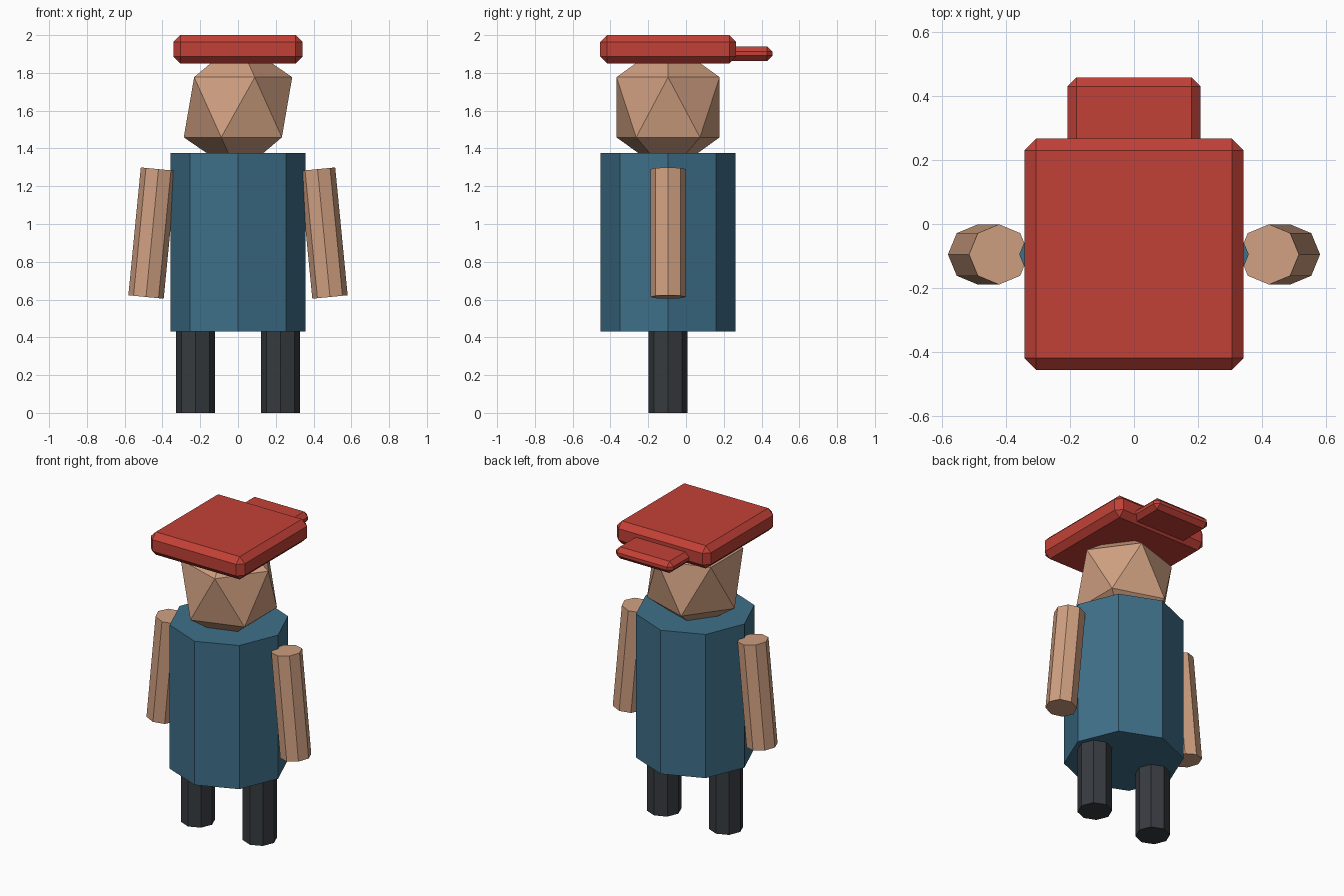
import bpy
import bmesh
from math import pi
from mathutils import Matrix

if "Cube" in bpy.data.objects:
    bpy.data.objects.remove(bpy.data.objects["Cube"])

YC = -0.095  # depth of the figure's axis


def material(name, rgb):
    m = bpy.data.materials.new(name)
    m.diffuse_color = (*rgb, 1)
    m.use_nodes = True
    m.node_tree.nodes["Principled BSDF"].inputs["Base Color"].default_value = m.diffuse_color
    return m


SKIN = material("skin", (0.63, 0.35, 0.22))
BLUE = material("blue cloth", (0.048, 0.16, 0.25))
DARK = material("dark cloth", (0.038, 0.043, 0.05))
RED = material("red cloth", (0.54, 0.053, 0.038))


def finish(name, bm, mat):
    bmesh.ops.recalc_face_normals(bm, faces=bm.faces)
    mesh = bpy.data.meshes.new(name)
    bm.to_mesh(mesh)
    bm.free()
    mesh.materials.append(mat)
    obj = bpy.data.objects.new(name, mesh)
    bpy.context.collection.objects.link(obj)
    return obj


def prism(name, x, z0, z1, radius, mat, tilt=0):
    """Eight-sided column, with a corner on each axis."""
    bm = bmesh.new()
    place = Matrix.Translation((x, YC, (z0 + z1) / 2)) @ Matrix.Rotation(tilt, 4, 'Y')
    bmesh.ops.create_cone(bm, cap_ends=True, segments=8, radius1=radius,
                          radius2=radius, depth=z1 - z0, matrix=place)
    return finish(name, bm, mat)


def chamfered_box(name, lo, hi, bevel, mat):
    bm = bmesh.new()
    centre = [(a + b) / 2 for a, b in zip(lo, hi)]
    size = [b - a for a, b in zip(lo, hi)]
    bmesh.ops.create_cube(bm, size=1, matrix=Matrix.Translation(centre) @ Matrix.Diagonal((*size, 1)))
    obj = finish(name, bm, mat)
    mod = obj.modifiers.new("chamfer", 'BEVEL')
    mod.width = bevel
    mod.segments = 1
    return obj


# Torso
prism("torso", 0, 0.43, 1.375, 0.358, BLUE)

# Legs and arms, one per side
for side, label in ((-1, "left"), (1, "right")):
    prism(label + "_leg", side * 0.225, 0, 0.5, 0.104, DARK)
    prism(label + "_arm", side * 0.454, 0.612, 1.292, 0.094, SKIN, tilt=-side * 0.097)

# Head: icosahedron stretched upwards
head = bmesh.new()
bmesh.ops.create_icosphere(head, subdivisions=1, radius=1,
                           matrix=Matrix.Translation((0, YC, 1.618)) @ Matrix.Diagonal((0.321, 0.321, 0.356, 1)))
finish("head", head, SKIN)

# Cap and its peak, which points backwards
chamfered_box("cap", (-0.342, -0.455, 1.85), (0.342, 0.266, 2.0), 0.037, RED)
chamfered_box("cap_peak", (-0.208, 0.08, 1.863), (0.208, 0.457, 1.94), 0.028, RED)
